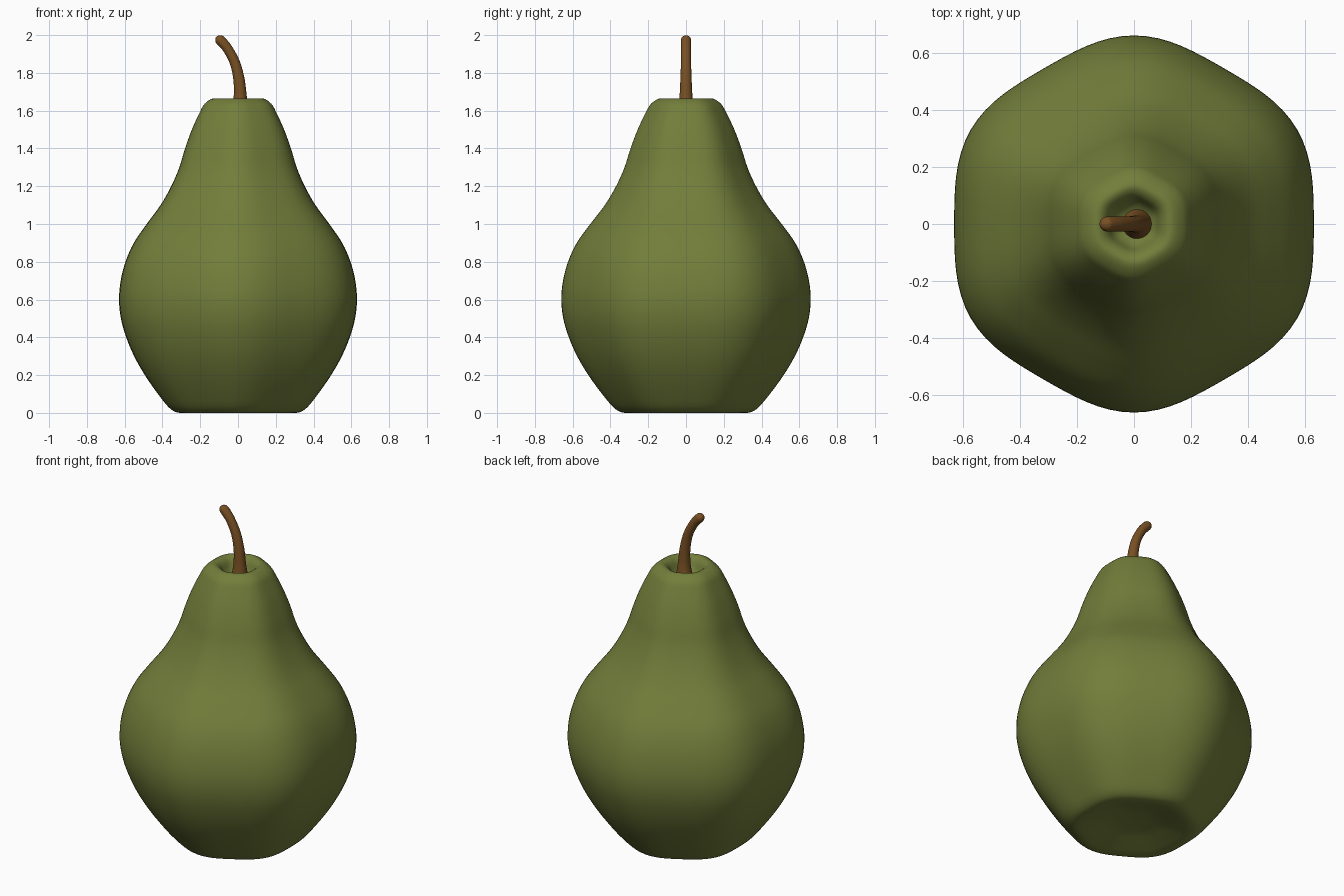
import bpy, bmesh, math
from mathutils import Vector

if "Cube" in bpy.data.objects:
    bpy.data.objects.remove(bpy.data.objects["Cube"])


def material(name, rgb):
    m = bpy.data.materials.new(name)
    m.diffuse_color = (*rgb, 1)
    m.use_nodes = True
    m.node_tree.nodes["Principled BSDF"].inputs["Base Color"].default_value = m.diffuse_color
    return m


def smooth_path(points, steps):
    """Catmull-Rom interpolation through tuples of any size."""
    pts = [Vector(p) for p in points]
    pts = [2 * pts[0] - pts[1]] + pts + [2 * pts[-1] - pts[-2]]
    out = []
    for a, b, c, d in zip(pts, pts[1:], pts[2:], pts[3:]):
        for i in range(steps):
            t = i / steps
            out.append(0.5 * (2 * b + (c - a) * t + (2 * a - 5 * b + 4 * c - d) * t**2
                              + (3 * b - a - 3 * c + d) * t**3))
    return out + [pts[-2]]


def loft(name, rings, mat):
    """Skin a stack of closed rings and cap both ends."""
    bm = bmesh.new()
    loops = [[bm.verts.new(p) for p in ring] for ring in rings]
    n = len(loops[0])
    for lo, hi in zip(loops, loops[1:]):
        for i in range(n):
            j = (i + 1) % n
            bm.faces.new((lo[i], lo[j], hi[j], hi[i]))
    bm.faces.new(loops[0])
    bm.faces.new(loops[-1])
    bmesh.ops.recalc_face_normals(bm, faces=bm.faces)
    for f in bm.faces:
        f.smooth = True
    me = bpy.data.meshes.new(name)
    bm.to_mesh(me)
    bm.free()
    me.materials.append(mat)
    ob = bpy.data.objects.new(name, me)
    bpy.context.collection.objects.link(ob)
    return ob


green = material("pear green", (0.170, 0.208, 0.043))
brown = material("stem brown", (0.190, 0.080, 0.017))

# Pear body: lathe profile (radius, height) with six soft lobes
profile = [(0.005, 0.05), (0.12, 0.042), (0.23, 0.016), (0.31, 0.0), (0.365, 0.02),
           (0.43, 0.095), (0.505, 0.2), (0.563, 0.3), (0.606, 0.4), (0.635, 0.5),
           (0.645, 0.6), (0.636, 0.7), (0.61, 0.8), (0.565, 0.9), (0.495, 1.0),
           (0.42, 1.1), (0.362, 1.2), (0.318, 1.3), (0.287, 1.4), (0.25, 1.5),
           (0.208, 1.59), (0.18, 1.637), (0.135, 1.665), (0.1, 1.648),
           (0.075, 1.6), (0.045, 1.575), (0.005, 1.57)]
SEG = 96
body_rings = []
for r, z in smooth_path(profile, 4):
    ring = []
    for i in range(SEG):
        a = math.tau * i / SEG
        k = r * (1 - 0.0235 * math.cos(6 * a))
        ring.append((k * math.cos(a), k * math.sin(a), max(z, 0)))
    body_rings.append(ring)
loft("pear_body", body_rings, green)

# Stem: bent tapered tube (x, height, radius) with a rounded tip
path = [(0.012, 1.55, 0.06), (0.012, 1.6, 0.046), (0.012, 1.67, 0.035),
        (0.006, 1.76, 0.03), (-0.015, 1.85, 0.027), (-0.053, 1.925, 0.026),
        (-0.088, 1.967, 0.027), (-0.102, 1.98, 0.024), (-0.111, 1.988, 0.014),
        (-0.114, 1.991, 0.003)]
pts = smooth_path(path, 4)
stem_rings = []
for i, p in enumerate(pts):
    d = pts[min(i + 1, len(pts) - 1)] - pts[max(i - 1, 0)]
    t = Vector((d.x, 0, d.y)).normalized()
    side = Vector((t.z, 0, -t.x))
    stem_rings.append([Vector((p.x, 0, p.y)) + p.z * (side * math.cos(math.tau * k / 24)
                       + Vector((0, 1, 0)) * math.sin(math.tau * k / 24))
                       for k in range(24)])
loft("stem", stem_rings, brown)
